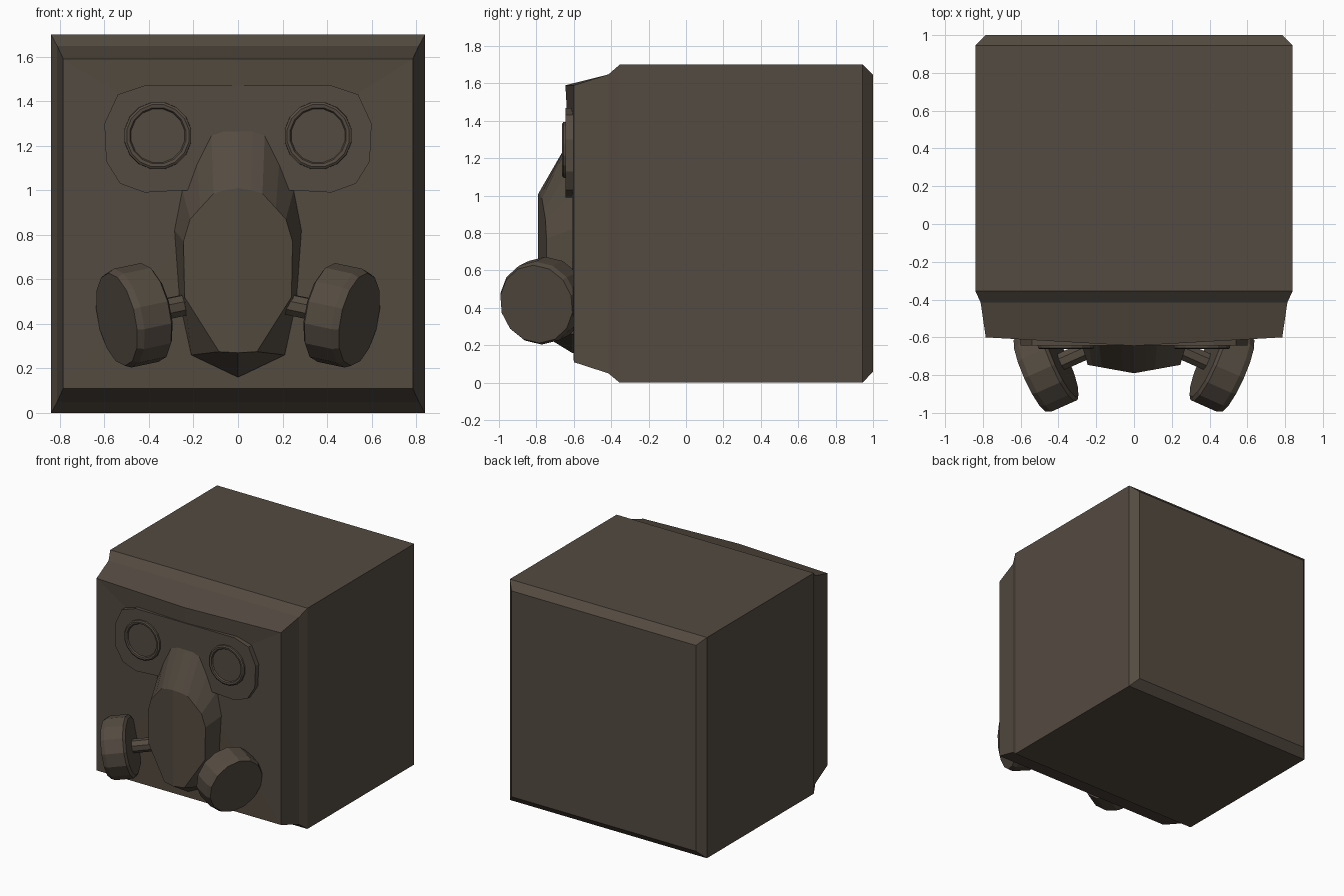
import bpy, bmesh, math
from mathutils import Vector

if "Cube" in bpy.data.objects:
    bpy.data.objects.remove(bpy.data.objects["Cube"])

mat = bpy.data.materials.new("dark brown")
mat.diffuse_color = (0.088, 0.070, 0.052, 1)
mat.use_nodes = True
mat.node_tree.nodes["Principled BSDF"].inputs["Base Color"].default_value = mat.diffuse_color


def build(name, rings, cap_start=True, cap_end=True, fan=None):
    """Loft closed rings of equal length; optionally fan the last ring to a point."""
    bm = bmesh.new()
    vs = [[bm.verts.new(p) for p in r] for r in rings]
    n = len(vs[0])
    for a, b in zip(vs, vs[1:]):
        for i in range(n):
            j = (i + 1) % n
            bm.faces.new((a[i], a[j], b[j], b[i]))
    if cap_start:
        bm.faces.new(vs[0][::-1])
    if fan:
        c = bm.verts.new(fan)
        for i in range(n):
            bm.faces.new((vs[-1][i], vs[-1][(i + 1) % n], c))
    elif cap_end:
        bm.faces.new(vs[-1])
    bmesh.ops.recalc_face_normals(bm, faces=bm.faces)
    me = bpy.data.meshes.new(name)
    bm.to_mesh(me)
    bm.free()
    me.materials.append(mat)
    ob = bpy.data.objects.new(name, me)
    bpy.context.collection.objects.link(ob)
    return ob


def mirrored(half):
    """Close a half outline (x >= 0) across x = 0."""
    return half + [(-p[0],) + tuple(p[1:]) for p in reversed(half) if p[0] > 1e-6]


def disc(c, axis, r, n):
    q = Vector(axis).to_track_quat('Z', 'Y')
    return [Vector(c) + q @ Vector((r * math.cos(t), r * math.sin(t), 0))
            for t in (2 * math.pi * (i + 0.5) / n for i in range(n))]


# head block: rectangles along y, slightly pointed brow at the front
def rect(y, hx, z0, z1, ym=None):
    ym = y if ym is None else ym
    return [(-hx, y, z0), (0, y, z0), (hx, y, z0), (hx, y, z1), (0, ym, z1), (-hx, y, z1)]


build("head_block", [
    rect(1.0, 0.785, 0.06, 1.645), rect(0.945, 0.84, 0, 1.7),
    rect(-0.355, 0.84, 0, 1.7), rect(-0.415, 0.812, 0.05, 1.648),
    rect(-0.60, 0.785, 0.11, 1.59, -0.645)], fan=(0, -0.615, 1.1))

# goggle plate
outline = [(0, 1.47), (0.42, 1.47), (0.54, 1.43), (0.6, 1.30), (0.592, 1.13),
           (0.53, 1.03), (0.42, 0.99), (0.24, 1.0), (0, 1.0)]
build("goggle_plate", [mirrored([(x, y, z) for x, z in outline]) for y in (-0.59, -0.643)])

# snout: wide base narrowing to a ridged front
base = [(0, 1.27), (0.065, 1.27), (0.12, 1.25), (0.185, 1.12), (0.25, 1.0),
        (0.285, 0.82), (0.262, 0.5), (0.21, 0.26), (0, 0.16)]
front = [(0, 1.01), (0.06, 1.0), (0.11, 0.985), (0.17, 0.92), (0.215, 0.87),
         (0.245, 0.77), (0.24, 0.52), (0.085, 0.275), (0, 0.27)]
build("snout", [
    mirrored([(x, -0.59, z) for x, z in base]),
    mirrored([(x, -0.64 if z > 1.05 else -0.61, z) for x, z in base]),
    mirrored([(x, -0.79 + 0.18 * x, z) for x, z in front])], fan=(0, -0.79, 0.65))

for s, side in ((1, "right"), (-1, "left")):
    # eye ring with recessed lens
    build("eye_" + side, [
        disc((s * 0.36, y, 1.245), (0, -1, 0), r, 16)
        for y, r in ((-0.62, 0.154), (-0.656, 0.152), (-0.662, 0.142),
                     (-0.660, 0.128), (-0.650, 0.122))])
    # tilted filter canister and its connecting pipe
    n = Vector((s * 0.9, -0.4, -0.19)).normalized()
    c = Vector((s * 0.545, -0.80, 0.42))
    build("filter_" + side, [disc(c - n * d, n, r, 14)
          for d, r in ((0, 0.212), (0.03, 0.226), (0.165, 0.226), (0.18, 0.205))])
    build("filter_pipe_" + side, [disc(c - n * d, n, 0.05, 8) for d in (0.16, 0.40)])
